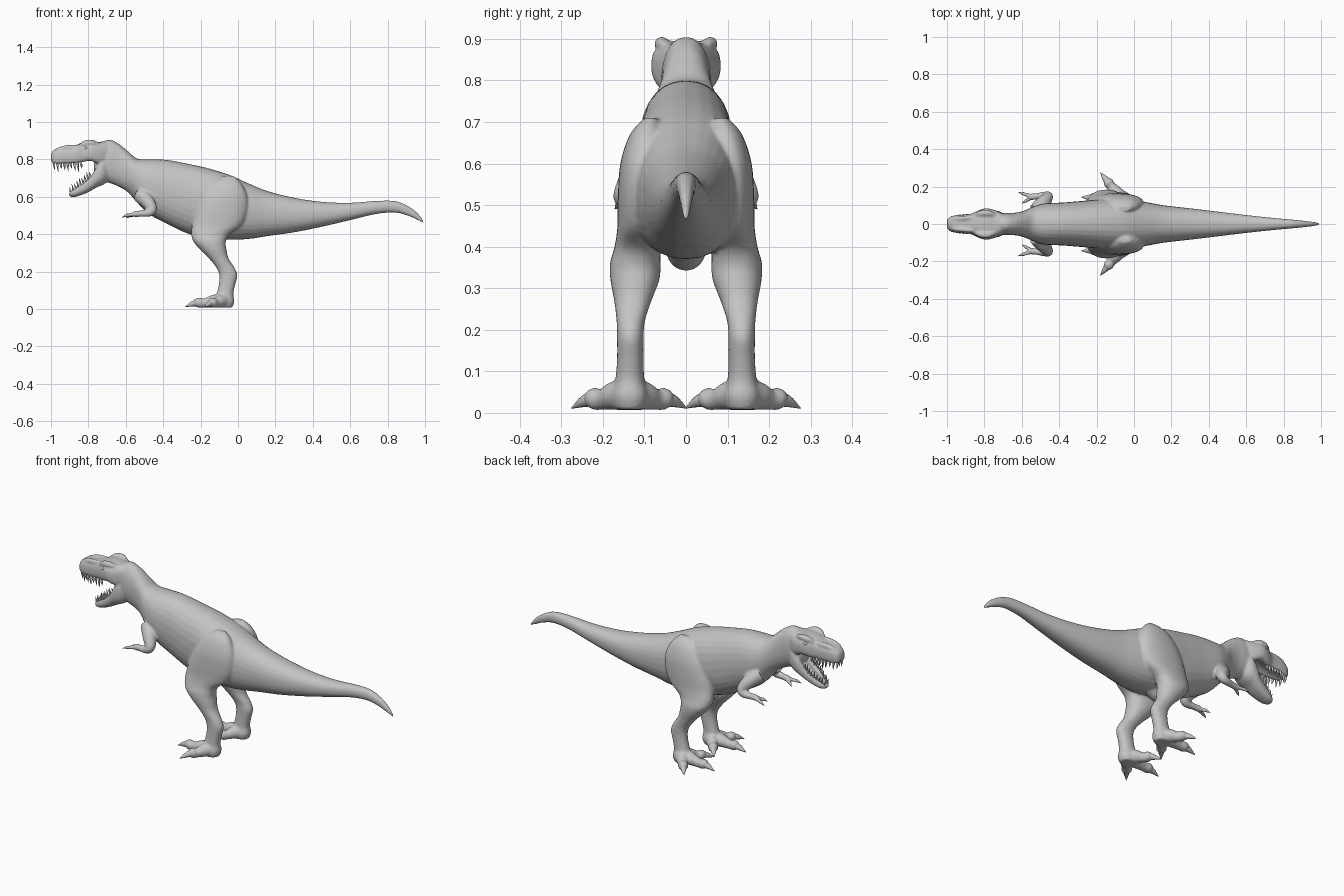
import bpy, bmesh, math
from mathutils import Vector

cube = bpy.data.objects.get("Cube")
if cube:
    bpy.data.objects.remove(cube, do_unlink=True)


def material(name, rgb):
    m = bpy.data.materials.new(name)
    m.use_nodes = True
    m.diffuse_color = (*rgb, 1)
    m.node_tree.nodes["Principled BSDF"].inputs["Base Color"].default_value = (*rgb, 1)
    return m


GREY = material("clay grey", (0.55, 0.55, 0.55))
SEG = 28


def resample(rows, sub=5):
    """Smooth a short list of stations with a Catmull-Rom spline."""
    out = []
    rows = [Vector(r) for r in rows]
    for i in range(len(rows) - 1):
        p0, p1, p2 = rows[max(i - 1, 0)], rows[i], rows[i + 1]
        p3 = rows[min(i + 2, len(rows) - 1)]
        for k in range(sub):
            t = k / sub
            out.append(0.5 * (2 * p1 + (p2 - p0) * t + (2 * p0 - 5 * p1 + 4 * p2 - p3) * t * t
                              + (3 * p1 - 3 * p2 + p3 - p0) * t ** 3))
    return out + [rows[-1]]


def skin_rings(name, rings):
    """Bridge closed rings of points into a capped solid."""
    bm = bmesh.new()
    loops = [[bm.verts.new(p) for p in ring] for ring in rings]
    n = len(loops[0])
    for a, b in zip(loops, loops[1:]):
        for i in range(n):
            j = (i + 1) % n
            bm.faces.new((a[i], a[j], b[j], b[i]))
    bm.faces.new(loops[0])
    bm.faces.new(loops[-1])
    bmesh.ops.recalc_face_normals(bm, faces=bm.faces)
    for f in bm.faces:
        f.smooth = True
    me = bpy.data.meshes.new(name)
    bm.to_mesh(me)
    bm.free()
    me.materials.append(GREY)
    ob = bpy.data.objects.new(name, me)
    bpy.context.collection.objects.link(ob)
    return ob


def loft(name, rows, axis="x", side=1, dent_top=0, dent_low=0, power=0.9):
    """Rows are (station, low, high, side centre, side radius)."""
    rings = []
    for s, lo, hi, c, r in resample(rows):
        ring = []
        for i in range(SEG):
            a = 2 * math.pi * i / SEG
            ca, sa = math.cos(a), math.sin(a)
            y = math.copysign(abs(ca) ** power, ca) * max(r, 0.002)
            dent = dent_top if sa > 0 else dent_low
            h = (lo + hi) / 2 + (hi - lo) / 2 * math.copysign(abs(sa) ** power, sa) * (1 - dent * sa ** 6)
            y = side * (c + y)
            ring.append((s, y, h) if axis == "x" else (h, y, s))
        rings.append(ring)
    return skin_rings(name, rings)


def tube(name, pts, side=1, seg=16):
    """Round limb through (x, y, z, radius) points."""
    pts = resample(pts)
    rings = []
    for i, p in enumerate(pts):
        t = (pts[min(i + 1, len(pts) - 1)] - pts[max(i - 1, 0)]).to_3d().normalized()
        u = t.orthogonal().normalized() if i == 0 else (u - t * u.dot(t)).normalized()
        v = t.cross(u)
        r = max(p[3], 0.0008)
        rings.append([(q.x, q.y * side, q.z) for q in
                      (p.to_3d() + r * (u * math.cos(2 * math.pi * k / seg) + v * math.sin(2 * math.pi * k / seg))
                       for k in range(seg))])
    return skin_rings(name, rings)


def merge(name, parts):
    with bpy.context.temp_override(active_object=parts[0], object=parts[0],
                                   selected_objects=parts, selected_editable_objects=parts):
        bpy.ops.object.join()
    parts[0].name = name
    return parts[0]


skin, claws, teeth, eyes = [], [], [], []

# Neck, torso and tail
skin.append(loft("torso", [
    (-.77, .73, .85, 0, .03), (-.74, .69, .885, 0, .055), (-.69, .675, .905, 0, .06),
    (-.64, .655, .885, 0, .06), (-.59, .625, .845, 0, .07), (-.54, .57, .805, 0, .092),
    (-.48, .51, .80, 0, .11), (-.38, .455, .797, 0, .115), (-.26, .40, .775, 0, .125),
    (-.15, .38, .75, 0, .135), (-.04, .37, .715, 0, .135), (.06, .375, .67, 0, .118),
    (.16, .39, .63, 0, .10), (.3, .41, .595, 0, .084), (.45, .44, .573, 0, .066),
    (.6, .475, .568, 0, .048), (.74, .508, .578, 0, .033), (.84, .515, .577, 0, .024),
    (.91, .498, .55, 0, .017), (.96, .475, .513, 0, .011), (.995, .458, .47, 0, .004)]))
skin.append(tube("pelvic_keel", [(-.06, 0, .44, .05), (-.12, 0, .41, .05), (-.17, 0, .385, .045),
                                 (-.2, 0, .39, .02)]))

# Skull with hollow palate, and scooped lower jaw
skin.append(loft("skull", [
    (-1, .785, .825, 0, .016), (-.99, .77, .845, 0, .034), (-.96, .762, .863, 0, .046),
    (-.91, .762, .87, 0, .05), (-.87, .765, .876, 0, .055), (-.83, .768, .892, 0, .074),
    (-.79, .775, .897, 0, .084), (-.75, .76, .893, 0, .076), (-.71, .76, .895, 0, .06),
    (-.67, .78, .88, 0, .04)], dent_low=.55, power=.75))
skin.append(loft("lower_jaw", [
    (-.905, .605, .622, 0, .012), (-.895, .6, .637, 0, .026), (-.87, .6, .655, 0, .038),
    (-.83, .612, .685, 0, .047), (-.79, .63, .725, 0, .057), (-.755, .65, .785, 0, .069),
    (-.72, .665, .825, 0, .068), (-.68, .69, .82, 0, .04)], dent_top=1.1, power=.8))
skin.append(tube("tongue", [(-.74, 0, .70, .03), (-.80, 0, .66, .025), (-.85, 0, .635, .018),
                            (-.87, 0, .63, .006)]))

for s in (1, -1):
    # Brow ridge, snout ridge and eye
    skin.append(tube("brow", [(-.85, .045, .87, .008), (-.82, .056, .884, .016),
                              (-.78, .058, .888, .017), (-.74, .045, .88, .008)], s))
    skin.append(tube("snout_ridge", [(-.97, .026, .853, .008), (-.92, .03, .862, .014),
                                     (-.86, .035, .868, .01)], s))
    eyes.append(tube("eye", [(-.812, .05, .862, .004), (-.812, .06, .862, .012),
                             (-.812, .072, .862, .011), (-.812, .079, .862, .002)], s))

    # Hind leg: thigh, shin and ankle
    skin.append(loft("hind_leg", [
        (.71, -.08, -.02, .085, .015), (.67, -.14, .02, .095, .04), (.6, -.19, .05, .105, .053),
        (.52, -.225, .05, .108, .056), (.45, -.245, .02, .11, .055), (.4, -.25, -.045, .117, .055),
        (.36, -.238, -.065, .122, .061), (.32, -.205, -.062, .123, .059),
        (.27, -.155, -.05, .128, .045), (.22, -.115, -.018, .133, .034),
        (.18, -.1, -.003, .134, .032), (.13, -.102, -.015, .134, .032),
        (.08, -.115, -.025, .135, .035), (.04, -.13, -.02, .135, .045),
        (.008, -.12, -.03, .135, .036)], "z", s))

    # Three splayed toes, each with a claw
    for dx, dy, reach in ((-.62, -.78, .11), (-1, 0.03, .145), (-.62, .78, .11)):
        def along(d, z, r):
            return (-.07 + dx * d, .137 + dy * d, z, r)
        skin.append(tube("toe", [along(0, .048, .042), along(reach * .45, .04, .034),
                                 along(reach * .75, .032, .025), along(reach, .033, .027),
                                 along(reach + .022, .026, .012)], s))
        claws.append(tube("toe_claw", [along(reach, .034, .019), along(reach + .03, .027, .014),
                                       along(reach + .068, .011, .001)], s, 10))

    # Forearm with two fingers
    skin.append(tube("arm", [(-.52, .07, .61, .045), (-.485, .115, .575, .038), (-.46, .145, .535, .028),
                             (-.475, .152, .515, .022), (-.52, .148, .51, .017),
                             (-.55, .145, .508, .017), (-.565, .145, .506, .008)], s))
    for tip in ((-.595, .163, .5), (-.58, .122, .498)):
        tip = Vector(tip)
        palm = Vector((-.54, .146, .508))
        skin.append(tube("finger", [(*palm, .012), (*palm.lerp(tip, .5), .0105), (*tip, .009)], s))
        end = tip + (tip - palm) * .45
        claws.append(tube("finger_claw", [(*palm.lerp(tip, .8), .008), (*tip, .008),
                                          (*(end - Vector((0, 0, .006))), .001)], s, 8))

    # Teeth along both jaws
    for i in range(9):
        t = i / 8
        size = .026 + .01 * math.sin(i * 2.1)
        x, y = -.985 + .145 * t, .02 + .028 * min(1, t * 2.5)
        teeth.append(tube("upper_tooth", [(x, y, .783, .0065), (x + .002, y, .768, .006),
                                          (x + .006, y, .768 - size, .0006)], s, 6))
        x, y, z = -.893 + .105 * t, .013 + .03 * min(1, t * 1.5), .618 + .085 * t
        teeth.append(tube("lower_tooth", [(x, y, z, .005), (x - .003, y, z + .014, .005),
                                          (x - .009, y, z + .02 + size * .6, .0006)], s, 6))

# Fuse the fleshy parts into one continuous hide
hide = merge("body_hide", skin)
remesh = hide.modifiers.new("Fuse", "REMESH")
remesh.mode = "VOXEL"
remesh.voxel_size = 0.006
remesh.use_smooth_shade = True
relax = hide.modifiers.new("Relax", "SMOOTH")
relax.factor = 0.5
relax.iterations = 5

merge("claws", claws)
merge("teeth", teeth)
merge("eyes", eyes)
